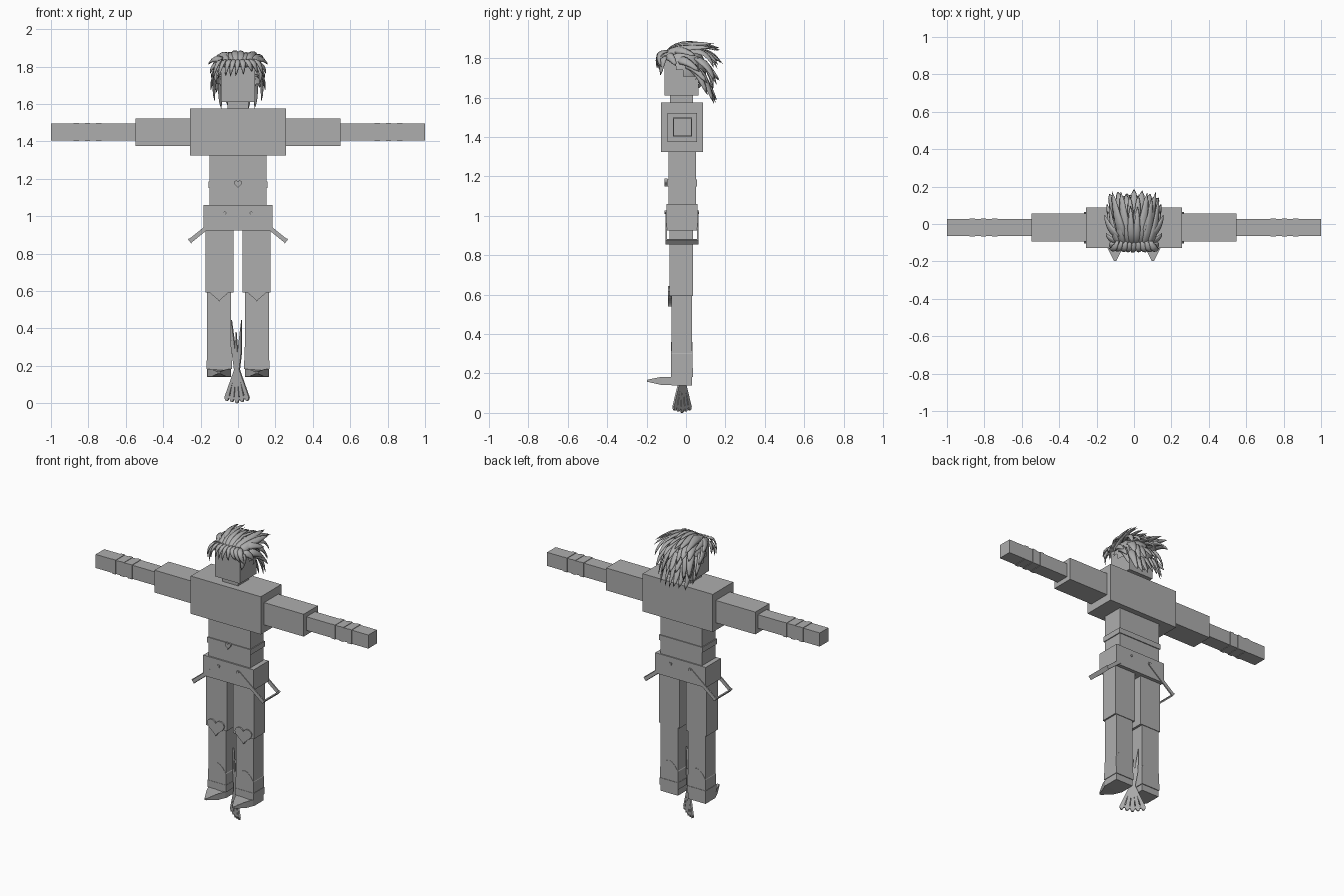
import bpy, bmesh, math, random
from mathutils import Vector

if "Cube" in bpy.data.objects:
    bpy.data.objects.remove(bpy.data.objects["Cube"])

random.seed(4)
grey = bpy.data.materials.new("plain grey")
grey.diffuse_color = (0.42, 0.42, 0.42, 1)
grey.use_nodes = True
grey.node_tree.nodes["Principled BSDF"].inputs["Base Color"].default_value = grey.diffuse_color


def finish(name, bm, smooth=False):
    bmesh.ops.recalc_face_normals(bm, faces=bm.faces)
    me = bpy.data.meshes.new(name)
    bm.to_mesh(me)
    bm.free()
    ob = bpy.data.objects.new(name, me)
    bpy.context.collection.objects.link(ob)
    me.materials.append(grey)
    for p in me.polygons:
        p.use_smooth = smooth
    return ob


def box(name, x0, x1, y0, y1, z0, z1):
    bm = bmesh.new()
    bmesh.ops.create_cube(bm, size=1)
    for v in bm.verts:
        v.co = ((x0 + x1) / 2 + v.co.x * (x1 - x0),
                (y0 + y1) / 2 + v.co.y * (y1 - y0),
                (z0 + z1) / 2 + v.co.z * (z1 - z0))
    return finish(name, bm)


def sided_box(name, s, x0, x1, *rest):
    return box(name, min(s * x0, s * x1), max(s * x0, s * x1), *rest)


def prism(name, pts, origin, depth, u=(1, 0, 0), w=(0, 1, 0)):
    """Outline (across u, up z) extruded along w."""
    o, u, w = Vector(origin), Vector(u), Vector(w)
    bm = bmesh.new()
    vs = [bm.verts.new(o + u * a + Vector((0, 0, b))) for a, b in pts]
    f = bm.faces.new(vs)
    ext = bmesh.ops.extrude_face_region(bm, geom=[f])
    for g in ext["geom"]:
        if isinstance(g, bmesh.types.BMVert):
            g.co += w * depth
    return finish(name, bm)


def heart(w, h):
    out = []
    for i in range(24):
        t = 2 * math.pi * i / 24
        x = math.sin(t) ** 3
        y = (13 * math.cos(t) - 5 * math.cos(2 * t) - 2 * math.cos(3 * t) - math.cos(4 * t)) / 29
        out.append((x * w / 2, (y + 0.09) * h))
    return out


# torso and head blocks
box("head", -0.09, 0.09, -0.11, 0.064, 1.61, 1.80)
box("neck", -0.057, 0.057, -0.08, 0.035, 1.56, 1.62)
box("chest", -0.257, 0.257, -0.128, 0.087, 1.325, 1.575)
box("waist", -0.153, 0.153, -0.09, 0.05, 1.05, 1.33)
box("waist_belt", -0.159, 0.159, -0.096, 0.056, 1.15, 1.185)
prism("belt_heart", heart(0.042, 0.042), (0, -0.108, 1.17), 0.014)
box("hips", -0.185, 0.185, -0.1, 0.058, 0.925, 1.06)

for s, side in ((-1, "left"), (1, "right")):
    # arms with wrist bands
    sided_box(side + "_upper_arm", s, 0.25, 0.547, -0.093, 0.055, 1.375, 1.523)
    sided_box(side + "_forearm", s, 0.54, 1.0, -0.063, 0.027, 1.405, 1.495)
    for x in (0.745, 0.805, 0.865):
        sided_box(side + "_wrist_band", s, x - 0.014, x + 0.014, -0.066, 0.03, 1.402, 1.498)
    # legs and boots
    sided_box(side + "_thigh", s, 0.023, 0.175, -0.083, 0.035, 0.592, 0.93)
    sided_box(side + "_shin", s, 0.038, 0.165, -0.073, 0.031, 0.14, 0.6)
    c = s * 0.101
    prism(side + "_knee_heart", heart(0.125, 0.105), (c, -0.091, 0.593), 0.02)
    arch = [(-0.066, 0.225), (0.066, 0.225), (0.066, 0.30), (0.043, 0.333), (0.02, 0.353), (0, 0.36),
            (-0.02, 0.353), (-0.043, 0.333), (-0.066, 0.30)]
    prism(side + "_boot_shaft", arch, (c, -0.075, 0), 0.108)
    box(side + "_boot_cuff", c - 0.068, c + 0.068, -0.077, 0.036, 0.182, 0.228)
    # foot with a pointed toe
    bm = bmesh.new()
    foot = [(-0.063, 0.031), (-0.063, -0.075), (-0.042, -0.125), (-0.006, -0.197),
            (0.006, -0.197), (0.042, -0.125), (0.063, -0.075), (0.063, 0.031)]
    top = [bm.verts.new((c + x, y, 0.168 if y < -0.19 else 0.183)) for x, y in foot]
    bot = [bm.verts.new((c + x, y, 0.158 if y < -0.19 else 0.142)) for x, y in foot]
    bm.faces.new(top)
    bm.faces.new(bot)
    for i in range(8):
        j = (i + 1) % 8
        bm.faces.new((top[i], top[j], bot[j], bot[i]))
    finish(side + "_foot", bm)
    # loose straps hanging from the studs on both hip faces
    strap = [(s * 0.064, 1.008), (s * 0.25, 0.858), (s * 0.264, 0.876), (s * 0.078, 1.026)]
    for y in (-0.105, 0.055):
        prism(side + "_strap", strap, (0, y, 0), 0.008)
        stud = [(0.009 * math.cos(k * math.pi / 4), 0.009 * math.sin(k * math.pi / 4)) for k in range(8)]
        prism(side + "_strap_stud", stud, (s * 0.071, y - 0.004, 1.017), 0.016)
    prism(side + "_strap_loop",
          [(s * 0.245, 0.861), (s * 0.25, 0.855), (s * 0.268, 0.877), (s * 0.262, 0.882)],
          (0, -0.105, 0), 0.168)

# flat fan ornament standing diagonally between the feet
d = Vector((0.13, -0.09, 0)).normalized()
n = Vector((-d.y, d.x, 0))
org = Vector((-0.005, -0.02, 0)) - n * 0.005
for i in range(5):
    s0 = (i - 2) * 0.033
    w = 0.0135
    zb = 0.006 * abs(i - 2)
    prism("fan_tine", [(s0 * 0.1 - 0.005, 0.19), (s0 - w, zb + 0.02), (s0 - w * 0.6, zb + 0.004), (s0, zb),
                       (s0 + w * 0.6, zb + 0.004), (s0 + w, zb + 0.02), (s0 * 0.1 + 0.005, 0.19)],
          org, 0.01, d, n)
prism("fan_rim", [(-0.07, 0.03), (0, 0.015), (0.07, 0.03), (0.065, 0.045), (0, 0.03), (-0.065, 0.045)],
      org, 0.01, d, n)
for tip, h, w in ((-0.036, 0.445, 0.012), (-0.006, 0.38, 0.008), (0.03, 0.445, 0.012)):
    prism("fan_spike", [(-0.012, 0.15), (0.012, 0.15), (tip * 0.6 + w, 0.28), (tip, h), (tip * 0.6 - w, 0.28)],
          org, 0.01, d, n)

# hair: scalp cap plus curved tapering locks swept backwards
centre = Vector((0, -0.015, 1.74))
bm = bmesh.new()
bmesh.ops.create_uvsphere(bm, u_segments=20, v_segments=12, radius=1)
for v in bm.verts:
    v.co = centre + Vector((v.co.x * 0.122, v.co.y * 0.118, v.co.z * 0.13))
bmesh.ops.delete(bm, geom=[v for v in bm.verts if v.co.z < 1.73 - 0.8 * v.co.y - 0.04], context="VERTS")


def lock(p0, p1, p2, width, thick=0.4, steps=7, sides=6):
    p0, p1, p2 = Vector(p0), Vector(p1), Vector(p2)
    rings = []
    for i in range(steps):
        t = i / steps
        p = p0 * (1 - t) ** 2 + p1 * 2 * t * (1 - t) + p2 * t * t
        tan = ((p1 - p0) * (1 - t) + (p2 - p1) * t).normalized()
        side = tan.cross(p - centre).normalized()
        up = side.cross(tan)
        r = width * (0.55 + 1.5 * t if t < 0.3 else math.sqrt((1 - t) / 0.7))
        rings.append([bm.verts.new(p + side * r * math.cos(a) + up * r * thick * math.sin(a))
                      for a in (2 * math.pi * k / sides for k in range(sides))])
    tip = bm.verts.new(p2)
    bm.faces.new(rings[0])
    for k in range(sides):
        m = (k + 1) % sides
        for a, b in zip(rings, rings[1:]):
            bm.faces.new((a[k], a[m], b[m], b[k]))
        bm.faces.new((rings[-1][k], rings[-1][m], tip))


def row(count, span, make, width):
    for i in range(count):
        x = span * (2 * i / (count - 1) - 1)
        j = random.uniform(-1, 1)
        p0, p1, p2 = make(x, j)
        lock(p0, p1, p2, width * (1 + 0.15 * j))


# fringe, crown, upper back, lower back
row(9, 0.11, lambda x, j: ((x * 0.8, -0.09, 1.835), (x * 1.05, -0.165, 1.835),
                           (x * 1.15 + 0.015 * j, -0.147 + 0.2 * abs(x), 1.765 + 0.02 * j - 0.2 * abs(x))), 0.018)
row(8, 0.115, lambda x, j: ((x * 0.7, -0.12, 1.80), (x, -0.06, 1.915 - abs(x) * 0.4),
                            (x * 1.15, 0.12 + 0.03 * j, 1.895 + 0.022 * j - abs(x) * 0.5)), 0.026)
row(6, 0.09, lambda x, j: ((x * 0.6, -0.08, 1.84), (x, 0.02, 1.89),
                           (x * 1.3, 0.165 + 0.015 * j, 1.855 + 0.02 * j - abs(x) * 0.3)), 0.026)
row(7, 0.115, lambda x, j: ((x * 0.7, -0.01, 1.83), (x, 0.11, 1.86),
                            (x * 1.15, 0.185 + 0.015 * j - abs(x) * 0.3, 1.765 + 0.025 * j)), 0.027)
row(7, 0.10, lambda x, j: ((x * 0.8, 0.05, 1.80), (x * 1.1, 0.12, 1.77),
                           (x * 1.15, 0.165 + 0.01 * j - abs(x) * 0.3, 1.66 + 0.03 * j)), 0.026)
row(6, 0.085, lambda x, j: ((x * 0.9, 0.06, 1.75), (x * 1.2, 0.10, 1.70),
                            (x * 1.05, 0.155 + 0.01 * j - abs(x) * 0.2, 1.57 + 0.02 * j)), 0.024)
# side locks
for s in (-1, 1):
    for y, z, dy, dz, out in ((-0.10, 1.81, 0.05, -0.05, 0.15), (-0.07, 1.84, 0.12, -0.03, 0.158),
                              (-0.05, 1.79, 0.12, -0.06, 0.14), (-0.02, 1.77, 0.13, -0.10, 0.145),
                              (0.01, 1.76, 0.10, -0.15, 0.125), (-0.11, 1.80, -0.02, -0.09, 0.115)):
        lock((s * 0.085, y, z), (s * 0.14, y + dy * 0.4, z + 0.01), (s * out, y + dy, z + dz), 0.025)
finish("hair", bm, smooth=True)
